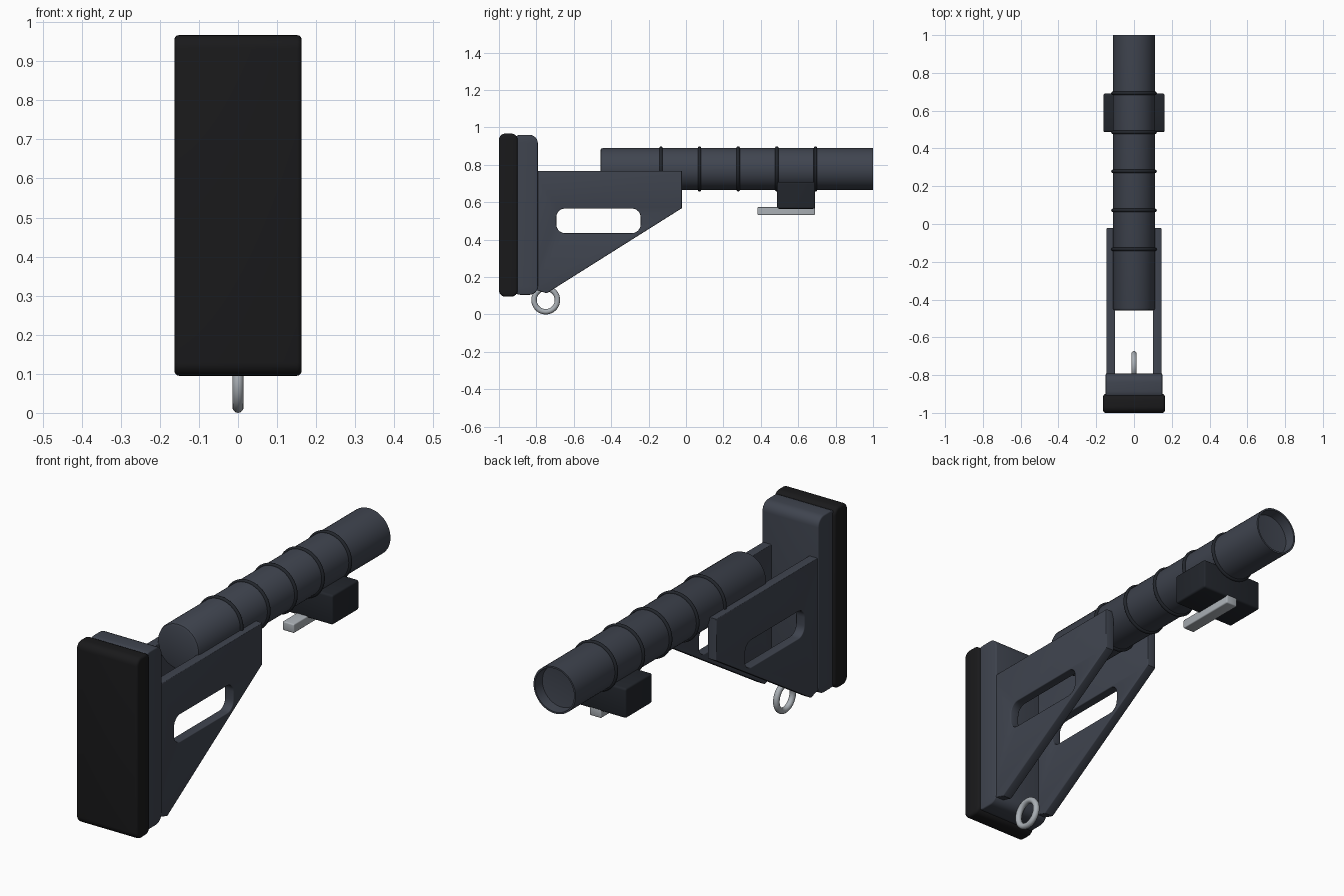
import bpy, bmesh, math
from mathutils import Matrix, Vector

if "Cube" in bpy.data.objects:
    bpy.data.objects.remove(bpy.data.objects["Cube"])


def material(name, r, g, b):
    m = bpy.data.materials.new(name)
    m.diffuse_color = (r, g, b, 1)
    m.use_nodes = True
    m.node_tree.nodes["Principled BSDF"].inputs["Base Color"].default_value = m.diffuse_color
    return m


POLYMER = material("slate_polymer", 0.050, 0.058, 0.078)
RUBBER = material("black_rubber", 0.010, 0.010, 0.011)
DARK = material("dark_polymer", 0.016, 0.019, 0.025)
STEEL = material("steel", 0.40, 0.43, 0.46)


def finish(obj, name, mat):
    obj.name = name
    obj.data.materials.clear()
    obj.data.materials.append(mat)
    bpy.ops.object.select_all(action='DESELECT')
    obj.select_set(True)
    bpy.context.view_layer.objects.active = obj
    bpy.ops.object.shade_smooth_by_angle(angle=math.radians(35))
    return obj


def rounded_rect(y0, y1, z0, z1, r, n=6):
    pts = []
    corners = [(y1 - r, z1 - r), (y0 + r, z1 - r), (y0 + r, z0 + r), (y1 - r, z0 + r)]
    for i, (cy, cz) in enumerate(corners):
        for k in range(n + 1):
            a = math.pi / 2 * (i + k / n)
            pts.append((cy + r * math.cos(a), cz + r * math.sin(a)))
    return pts


def side_profile(name, loops, x0, x1, mat, edge=0.008):
    """Extrude filled side-view outlines (y, z) between x0 and x1."""
    cu = bpy.data.curves.new(name, 'CURVE')
    cu.dimensions = '2D'
    cu.fill_mode = 'BOTH'
    cu.extrude = (x1 - x0) / 2 - edge
    cu.bevel_depth = edge
    cu.bevel_resolution = 2
    cu.offset = -edge
    for pts in loops:
        sp = cu.splines.new('POLY')
        sp.points.add(len(pts) - 1)
        for p, (y, z) in zip(sp.points, pts):
            p.co = (y, z, 0, 1)
        sp.use_cyclic_u = True
    obj = bpy.data.objects.new(name, cu)
    bpy.context.collection.objects.link(obj)
    bpy.ops.object.select_all(action='DESELECT')
    obj.select_set(True)
    bpy.context.view_layer.objects.active = obj
    bpy.ops.object.convert(target='MESH')
    obj = bpy.context.view_layer.objects.active
    turn = Matrix(((0, 0, 1, (x0 + x1) / 2), (1, 0, 0, 0), (0, 1, 0, 0), (0, 0, 0, 1)))
    obj.data.transform(turn)
    bm = bmesh.new()
    bm.from_mesh(obj.data)
    bmesh.ops.remove_doubles(bm, verts=bm.verts, dist=1e-5)
    bmesh.ops.recalc_face_normals(bm, faces=bm.faces)
    bm.to_mesh(obj.data)
    bm.free()
    return finish(obj, name, mat)


def lathe_y(name, profile, z, mat, seg=48):
    """Spin an open (radius, y) profile around the tube axis."""
    bm = bmesh.new()
    vs = [bm.verts.new((r, y, 0)) for r, y in profile]
    es = [bm.edges.new(p) for p in zip(vs, vs[1:])]
    bmesh.ops.spin(bm, geom=vs + es, cent=(0, 0, 0), axis=(0, 1, 0),
                   angle=math.tau, steps=seg, use_duplicate=False)
    bmesh.ops.remove_doubles(bm, verts=bm.verts, dist=1e-5)
    bmesh.ops.recalc_face_normals(bm, faces=bm.faces)
    bmesh.ops.translate(bm, verts=bm.verts, vec=Vector((0, 0, z)))
    me = bpy.data.meshes.new(name)
    bm.to_mesh(me)
    bm.free()
    obj = bpy.data.objects.new(name, me)
    bpy.context.collection.objects.link(obj)
    return finish(obj, name, mat)


def torus(name, loc, rot, major, minor, mat):
    bpy.ops.mesh.primitive_torus_add(location=loc, rotation=rot, major_radius=major,
                                     minor_radius=minor, major_segments=48, minor_segments=12)
    return finish(bpy.context.object, name, mat)


# Rubber end pad and the block behind it
side_profile("butt_pad", [rounded_rect(-1.0, -0.90, 0.095, 0.967, 0.034)],
             -0.163, 0.163, RUBBER, 0.012)
side_profile("pad_block", [rounded_rect(-0.93, -0.792, 0.105, 0.960, 0.045)],
             -0.150, 0.150, POLYMER, 0.006)

# Pair of slotted triangular side plates
outline = [(-0.83, 0.768), (-0.022, 0.768), (-0.022, 0.568), (-0.745, 0.113),
           (-0.80, 0.130), (-0.83, 0.130)]
slot = rounded_rect(-0.693, -0.243, 0.435, 0.566, 0.045)
for side, x0, x1 in (("left", -0.146, -0.100), ("right", 0.100, 0.146)):
    side_profile(side + "_side_plate", [outline, slot], x0, x1, POLYMER, 0.004)

# Main tube with a chamfered rear and recessed front
AXIS_Z = 0.778
lathe_y("main_tube", [(0, -0.458), (0.098, -0.458), (0.108, -0.454), (0.112, -0.444),
                      (0.112, 1.0), (0.104, 1.0), (0.100, 0.95), (0, 0.94)],
        AXIS_Z, POLYMER)

# Ribs around the tube
for i in range(5):
    torus(f"tube_rib_{i + 1}", (0, -0.134 + i * 0.2065, AXIS_Z), (math.pi / 2, 0, 0),
          0.112, 0.009, DARK)

# Adjustment block and its lever
side_profile("latch_block", [rounded_rect(0.487, 0.690, 0.565, 0.708, 0.010, 3)],
             -0.162, 0.162, DARK, 0.008)
side_profile("latch_lever", [rounded_rect(0.382, 0.690, 0.531, 0.574, 0.006, 3)],
             -0.030, 0.030, STEEL, 0.005)

# Strap loop under the rear
torus("strap_loop", (0, -0.750, 0.077), (0, math.pi / 2, 0), 0.0625, 0.0145, STEEL)
